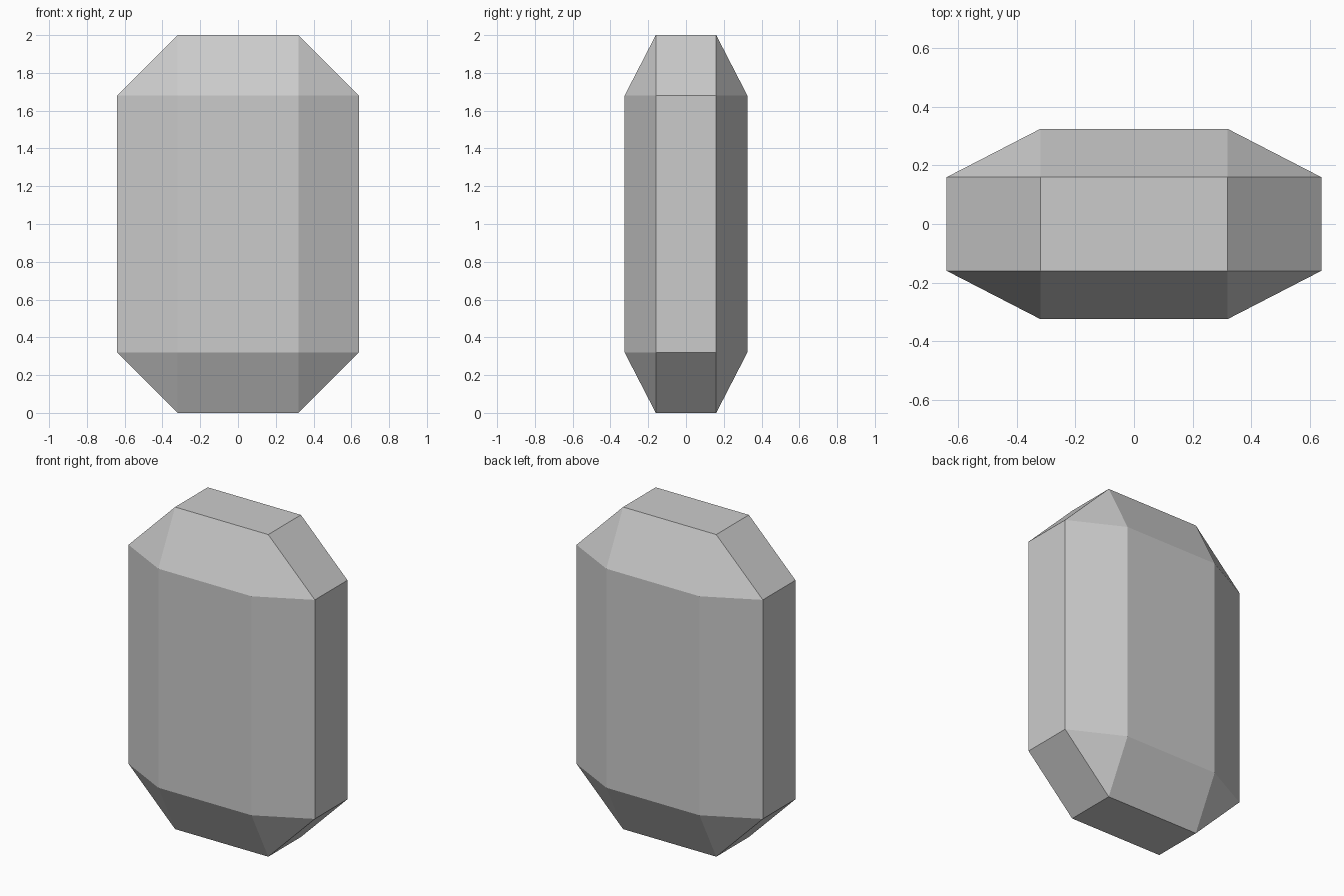
import bpy
import bmesh
import math
from itertools import product

cube = bpy.data.objects.get("Cube")
if cube:
    bpy.data.objects.remove(cube, do_unlink=True)

# Plain grey stone
stone = bpy.data.materials.new("grey_stone")
stone.use_nodes = True
GREY = (0.6, 0.6, 0.6, 1)
stone.diffuse_color = GREY
stone.node_tree.nodes["Principled BSDF"].inputs["Base Color"].default_value = GREY

# Half extents of the faceted block, and of its flat faces
OUTER = (0.64, 0.325, 1.0)
INNER = (0.32, 0.16, 0.68)
CAP = (0.32, 0.16, 1.0)      # top and bottom faces
SIDE = (0.64, 0.16, 0.68)    # left and right faces
BROAD = (0.32, 0.325, 0.68)  # front and back faces

# Chamfered block: hull around the corners of the six flat faces
bm = bmesh.new()
for half in (CAP, SIDE, BROAD):
    for signs in product((-1, 1), repeat=3):
        x, y, z = (s * h for s, h in zip(signs, half))
        bm.verts.new((x, y, z + OUTER[2]))
bmesh.ops.convex_hull(bm, input=bm.verts)
bmesh.ops.dissolve_limit(bm, angle_limit=math.radians(1),
                         verts=bm.verts, edges=bm.edges)
bmesh.ops.recalc_face_normals(bm, faces=bm.faces)

mesh = bpy.data.meshes.new("faceted_block")
bm.to_mesh(mesh)
bm.free()
mesh.materials.append(stone)
block = bpy.data.objects.new("faceted_block", mesh)
bpy.context.collection.objects.link(block)
